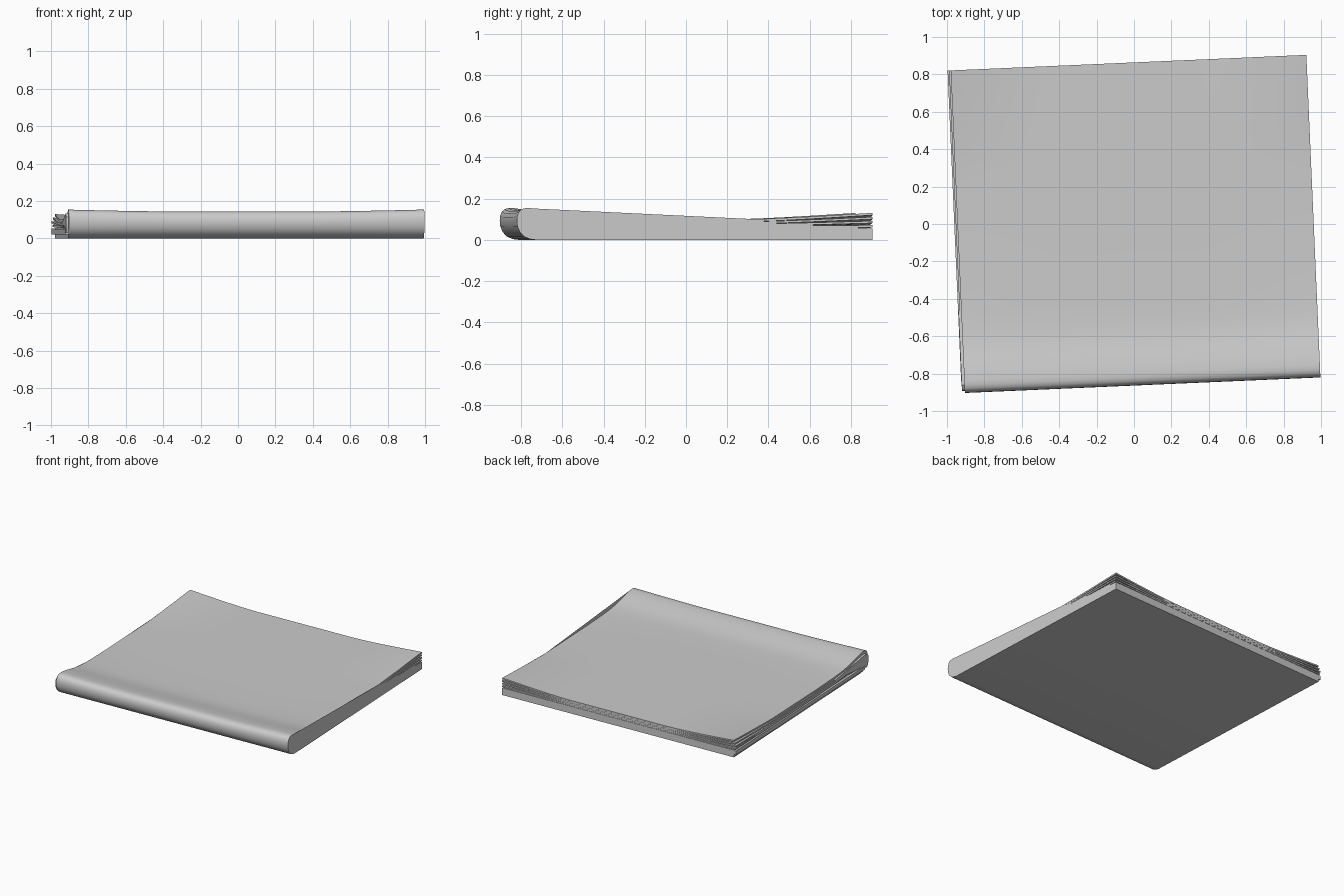
import bpy, bmesh, math

if "Cube" in bpy.data.objects:
    bpy.data.objects.remove(bpy.data.objects["Cube"])

TURN = math.radians(2.5)      # the whole stack lies slightly turned
LEFT, RIGHT, BACK = -0.943, 0.96, 0.863

cloth = bpy.data.materials.new("light grey cloth")
cloth.diffuse_color = (0.6, 0.6, 0.6, 1)
cloth.use_nodes = True
cloth.node_tree.nodes["Principled BSDF"].inputs["Base Color"].default_value = cloth.diffuse_color


def clamp(t):
    return max(0.0, min(1.0, t))


def lift(u, v, amount):
    """Corner curl at the open back, plus a slight flare at the ends of the fold."""
    side = clamp((abs(u) - 0.4) / 0.55) ** 1.4
    back = clamp((v - 0.3) / 0.56) ** 1.2
    flare = clamp((-0.35 - v) / 0.35)
    return side * (0.031 * back * amount + 0.010 * flare)


def stations(a, b, n=36):
    return [a + (b - a) * i / n for i in range(n + 1)]


def loft(name, profile, left, right, amount):
    """Sweep a closed (v, z, movable) profile along the width and bend its loose parts."""
    bm = bmesh.new()
    rings = []
    for u in stations(left, right):
        rings.append([bm.verts.new((u, v, z + (lift(u, v, amount) * m)))
                      for v, z, m in profile])
    n = len(profile)
    for r0, r1 in zip(rings, rings[1:]):
        for i in range(n):
            j = (i + 1) % n
            bm.faces.new((r0[i], r0[j], r1[j], r1[i]))
    bm.faces.new(rings[0])
    bm.faces.new(rings[-1][::-1])
    bmesh.ops.triangulate(bm, faces=[f for f in bm.faces if len(f.verts) > 4])
    bmesh.ops.recalc_face_normals(bm, faces=bm.faces)
    me = bpy.data.meshes.new(name)
    bm.to_mesh(me)
    bm.free()
    me.materials.append(cloth)
    ob = bpy.data.objects.new(name, me)
    bpy.context.collection.objects.link(ob)
    ob.rotation_euler.z = TURN
    bpy.ops.object.select_all(action='DESELECT')
    ob.select_set(True)
    bpy.context.view_layer.objects.active = ob
    bpy.ops.object.shade_smooth_by_angle(angle=math.radians(35))
    return ob


back_vs = [0.3 + (BACK - 0.3) * i / 8 for i in range(9)]

# folded outer cloth: flat base, rounded front fold, thin top sheet
outer = [(BACK, 0, 0), (0, 0, 0), (-0.77, 0, 0), (-0.80, 0.004, 0), (-0.828, 0.016, 0),
         (-0.848, 0.037, 0), (-0.860, 0.062, 0.2), (-0.863, 0.088, 0.5),
         (-0.861, 0.108, 0.8), (-0.853, 0.127, 1), (-0.84, 0.139, 1), (-0.82, 0.144, 1),
         (-0.795, 0.144, 1), (-0.74, 0.136, 1), (-0.68, 0.124, 1), (-0.63, 0.114, 1),
         (-0.58, 0.107, 1), (-0.52, 0.103, 1), (-0.42, 0.101, 1), (-0.2, 0.1, 1), (0.1, 0.1, 1)]
outer += [(v, 0.1, 1) for v in back_vs]
inner = [(v, 0.089, 1) for v in reversed(back_vs)]
inner += [(-0.2, 0.089, 1), (-0.42, 0.089, 1), (-0.45, 0.058, 0), (-0.52, 0.057, 0),
          (-0.62, 0.067, 1), (-0.72, 0.084, 1), (-0.77, 0.096, 1), (-0.795, 0.1, 1),
          (-0.812, 0.1, 1), (-0.826, 0.092, 0.8), (-0.828, 0.08, 0.5), (-0.818, 0.064, 0),
          (-0.8, 0.054, 0), (-0.77, 0.05, 0), (-0.6, 0.05, 0), (-0.5, 0.054, 0),
          (-0.4, 0.055, 0), (BACK, 0.055, 0)]
loft("folded_cloth", outer + inner, LEFT, RIGHT, 1.0)

# loose inner sheets, fanning out at the back corners
for k, (amount, reach) in enumerate([(0.15, 0.012), (0.45, 0.017), (0.72, 0.009)]):
    z0 = 0.0565 + k * 0.0109
    z1 = z0 + 0.0104
    vs = [-0.42, -0.1] + back_vs
    sheet = [(v, z0, 1) for v in vs] + [(v, z1, 1) for v in reversed(vs)]
    loft(f"inner_sheet_{k + 1}", sheet, LEFT - reach, RIGHT, amount)

# rounded edges of the layers that peek out on the left
base_edge = [(-0.80, 0.022, 0), (BACK, 0.022, 0), (BACK, 0.053, 0), (-0.80, 0.047, 0)]
loft("lower_edge_layer", base_edge, LEFT - 0.017, LEFT, 0)
fold_edge = [(-0.835, 0.03, 0), (-0.848, 0.06, 0), (-0.852, 0.09, 0), (-0.846, 0.115, 0),
             (-0.82, 0.132, 0), (-0.74, 0.125, 0), (-0.62, 0.102, 0), (-0.42, 0.088, 0),
             (-0.42, 0.062, 0), (-0.62, 0.075, 0), (-0.74, 0.095, 0), (-0.80, 0.108, 0),
             (-0.833, 0.098, 0), (-0.835, 0.07, 0), (-0.80, 0.045, 0), (-0.80, 0.03, 0)]
loft("fold_edge_layer", fold_edge, LEFT - 0.015, LEFT, 0)
